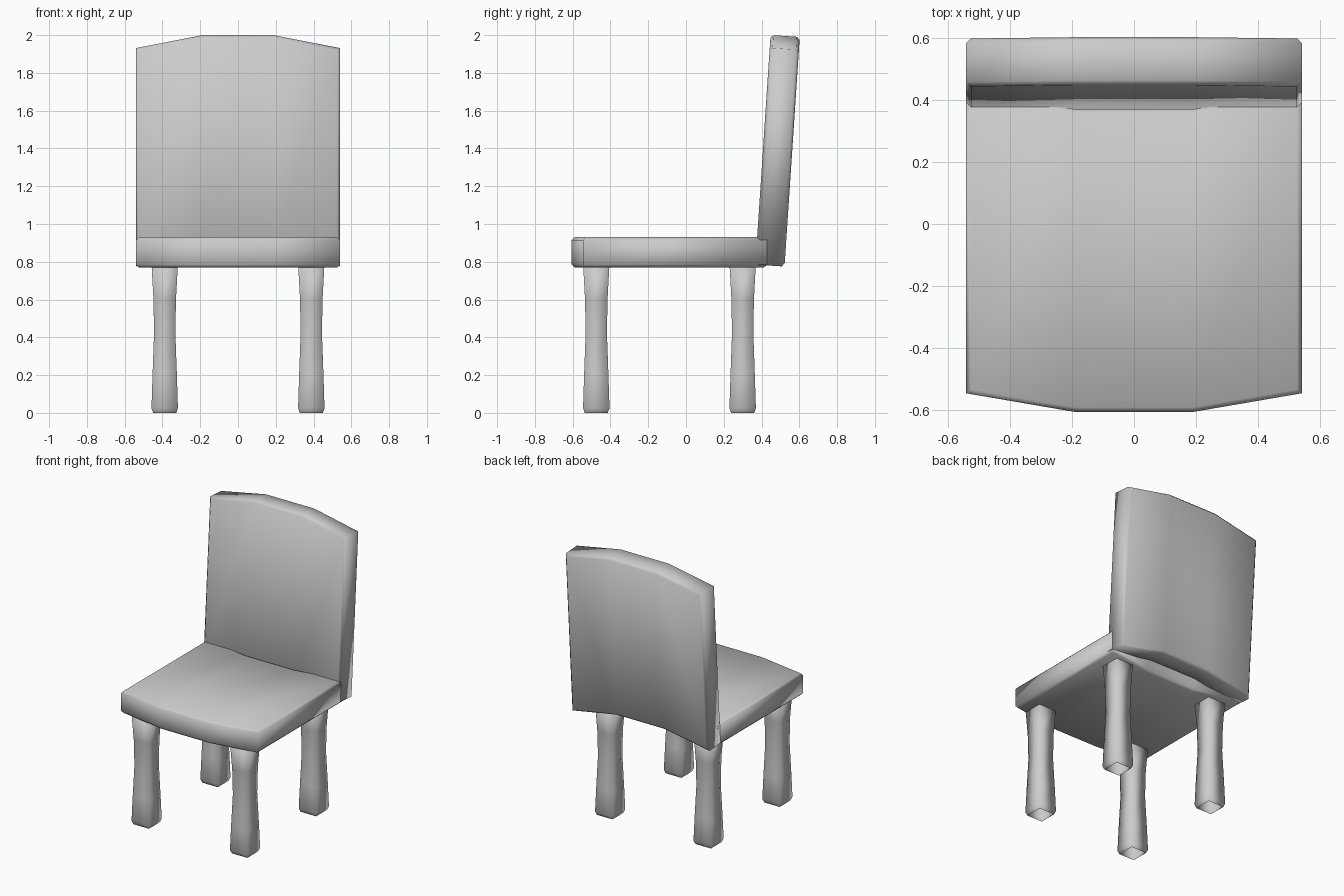
import bpy, bmesh, math
from mathutils import Matrix

if "Cube" in bpy.data.objects:
    bpy.data.objects.remove(bpy.data.objects["Cube"])

XS = (-0.54, -0.19, 0.19, 0.54)


def finish(bm, name):
    bmesh.ops.recalc_face_normals(bm, faces=bm.faces[:])
    mesh = bpy.data.meshes.new(name)
    bm.to_mesh(mesh)
    bm.free()
    for p in mesh.polygons:
        p.use_smooth = True
    obj = bpy.data.objects.new(name, mesh)
    bpy.context.collection.objects.link(obj)
    return obj


def slab(name, near, far, thick, matrix):
    """Three-strip cushion; near/far are (corner, centre) edge positions."""
    bm = bmesh.new()
    rows = [[bm.verts.new((x, e[i in (1, 2)], 0)) for i, x in enumerate(XS)]
            for e in (near, far)]
    faces = [bm.faces.new((rows[0][i], rows[0][i + 1], rows[1][i + 1], rows[1][i]))
             for i in range(3)]
    ext = bmesh.ops.extrude_face_region(bm, geom=faces, use_keep_orig=True)
    top = [g for g in ext["geom"] if isinstance(g, bmesh.types.BMVert)]
    bmesh.ops.translate(bm, verts=top, vec=(0, 0, thick))
    bmesh.ops.recalc_face_normals(bm, faces=bm.faces[:])
    # Soften only the rims around the two broad faces
    rim = [e for e in bm.edges
           if abs(e.verts[0].co.z - e.verts[1].co.z) < 1e-4
           and e.calc_face_angle(0) > 1.0]
    bmesh.ops.bevel(bm, geom=rim, offset=0.015, segments=1, affect='EDGES')
    bmesh.ops.transform(bm, matrix=matrix, verts=bm.verts[:])
    return finish(bm, name)


def leg(name, cx, cy):
    """Square waisted leg, open at the foot."""
    bm = bmesh.new()
    prev = None
    for z, w in ((0, 0.122), (0.025, 0.14), (0.2, 0.129), (0.42, 0.113),
                 (0.6, 0.119), (0.8, 0.141)):
        h = w / 2
        ring = [bm.verts.new((cx + sx * h, cy + sy * h, z))
                for sx, sy in ((-1, -1), (1, -1), (1, 1), (-1, 1))]
        if prev:
            for i in range(4):
                j = (i + 1) % 4
                bm.faces.new((prev[i], prev[j], ring[j], ring[i]))
        prev = ring
    bm.faces.new(prev)
    return finish(bm, name)


# Seat with bowed front edge
slab("seat", (-0.545, -0.605), (0.43, 0.37), 0.16, Matrix.Translation((0, 0, 0.77)))

# Backrest, the same bowed slab stood up and leaning back
tilt = math.radians(90 - 3.8)
slab("backrest", (0.0, 0.065), (1.15, 1.218), -0.155,
     Matrix.Translation((0, 0.367, 0.785)) @ Matrix.Rotation(tilt, 4, 'X'))

# Four legs
for side, sx in (("left", -1), ("right", 1)):
    leg("front_leg_" + side, sx * 0.388, -0.475)
    leg("rear_leg_" + side, sx * 0.388, 0.30)
